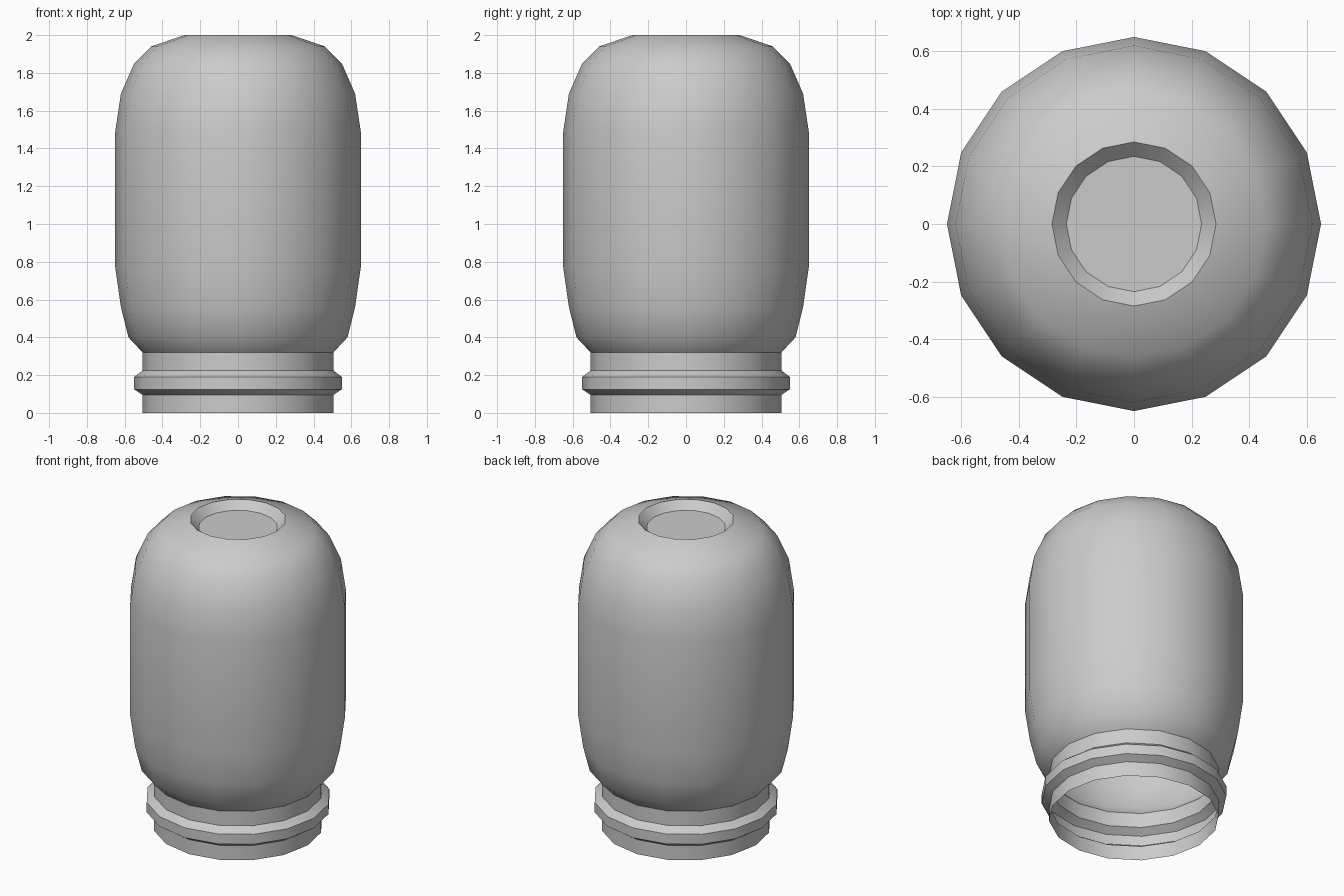
import bpy, bmesh
from math import cos, sin, pi, radians

if "Cube" in bpy.data.objects:
    bpy.data.objects.remove(bpy.data.objects["Cube"])

SIDES = 16


def lathe(name, profile, cap_end=False):
    """Revolve an (r, z) profile around z into an open shell."""
    bm = bmesh.new()
    rings = [[bm.verts.new((r * cos(2 * pi * i / SIDES), r * sin(2 * pi * i / SIDES), z))
              for i in range(SIDES)] for r, z in profile]
    for a, b in zip(rings, rings[1:]):
        for i in range(SIDES):
            j = (i + 1) % SIDES
            bm.faces.new((a[i], a[j], b[j], b[i]))
    if cap_end:
        bm.faces.new(rings[-1])
    mesh = bpy.data.meshes.new(name)
    bm.to_mesh(mesh)
    bm.free()
    obj = bpy.data.objects.new(name, mesh)
    bpy.context.collection.objects.link(obj)
    bpy.ops.object.select_all(action='DESELECT')
    obj.select_set(True)
    bpy.context.view_layer.objects.active = obj
    bpy.ops.object.shade_smooth_by_angle(angle=radians(30))
    return obj


# Upturned jar: open neck with a raised collar, rounded body, dished base on top
lathe("jar", [
    (0.505, 0.0), (0.505, 0.095), (0.55, 0.125), (0.55, 0.19), (0.505, 0.225), (0.505, 0.32),
    (0.58, 0.40), (0.62, 0.56), (0.65, 0.77), (0.65, 1.49), (0.62, 1.69),
    (0.55, 1.85), (0.46, 1.94), (0.285, 2.0), (0.235, 1.95)], cap_end=True)
